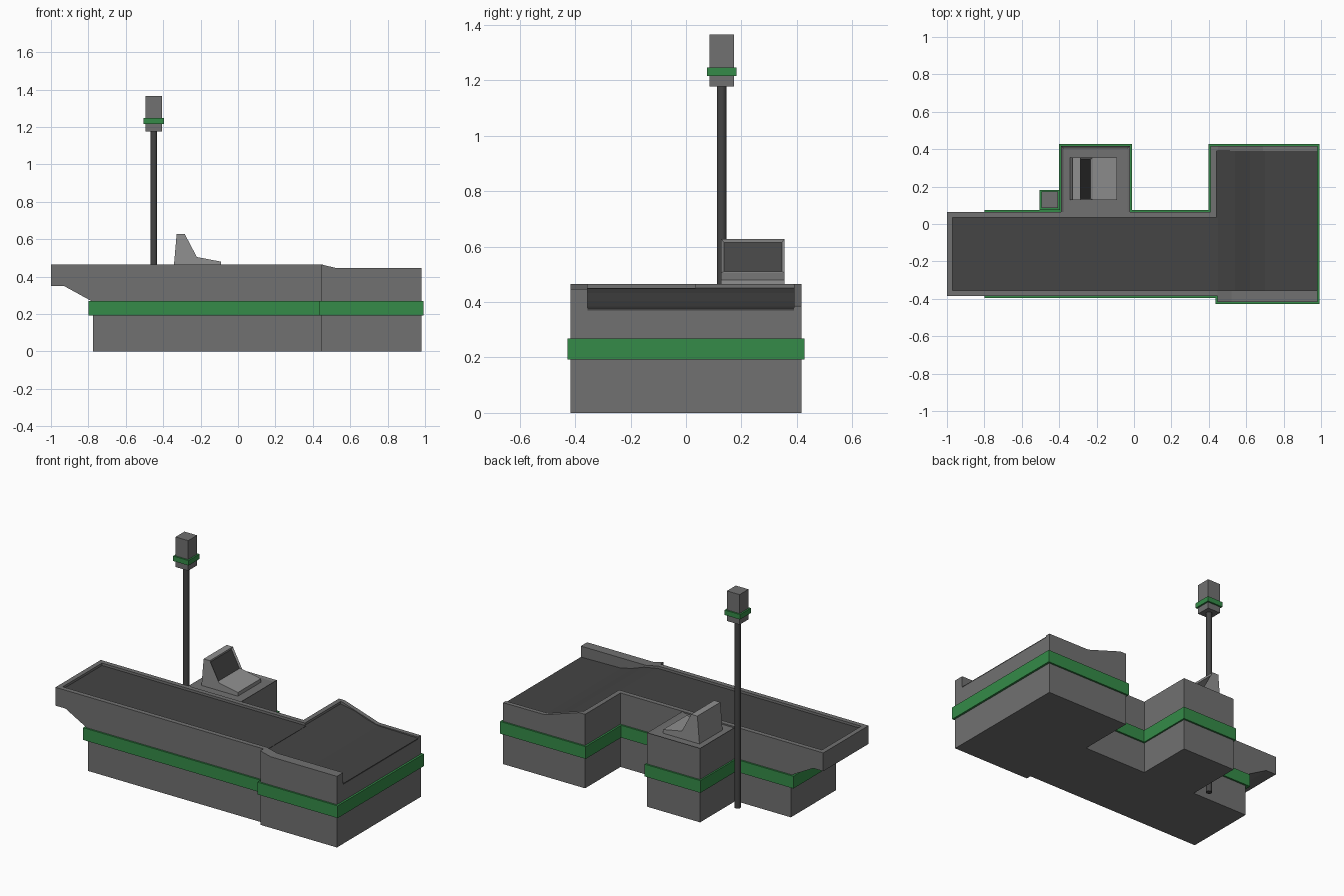
import bpy, bmesh, math
from mathutils import Vector

if "Cube" in bpy.data.objects:
    bpy.data.objects.remove(bpy.data.objects["Cube"])


def material(name, rgb):
    m = bpy.data.materials.new(name)
    m.diffuse_color = (*rgb, 1)
    m.use_nodes = True
    m.node_tree.nodes["Principled BSDF"].inputs["Base Color"].default_value = m.diffuse_color
    return m


GREY = material("body_grey", (0.165, 0.165, 0.165))
DARK = material("belt_dark_grey", (0.058, 0.058, 0.058))
LIGHT = material("terminal_light_grey", (0.28, 0.28, 0.28))
GREEN = material("stripe_green", (0.035, 0.26, 0.065))


def finish(name, bm, *mats):
    bmesh.ops.recalc_face_normals(bm, faces=bm.faces)
    me = bpy.data.meshes.new(name)
    bm.to_mesh(me)
    bm.free()
    ob = bpy.data.objects.new(name, me)
    for m in mats:
        me.materials.append(m)
    bpy.context.collection.objects.link(ob)
    return ob


def profile_bm(pts, y0, y1):
    """Extrude an x-z outline along y."""
    bm = bmesh.new()
    f = bm.faces.new([bm.verts.new((x, y0, z)) for x, z in pts])
    r = bmesh.ops.extrude_face_region(bm, geom=[f])
    bmesh.ops.translate(bm, vec=(0, y1 - y0, 0),
                        verts=[v for v in r["geom"] if isinstance(v, bmesh.types.BMVert)])
    bmesh.ops.recalc_face_normals(bm, faces=bm.faces)
    return bm


def profile(name, pts, y0, y1, mat):
    return finish(name, profile_bm(pts, y0, y1), mat)


def box_pts(x0, x1, z0, z1):
    return [(x0, z0), (x1, z0), (x1, z1), (x0, z1)]


def box(name, x0, x1, y0, y1, z0, z1, mat):
    return profile(name, box_pts(x0, x1, z0, z1), y0, y1, mat)


TOP, BELT = 0.465, 0.45

# Long counter body with the sloped overhang at the left end
profile("counter_body", [(-0.775, 0), (0.447, 0), (0.447, 0.445), (-1, 0.445),
                         (-1, 0.35), (-0.93, 0.35), (-0.775, 0.265)], -0.385, 0.065, GREY)
box("counter_belt", -0.97, 0.45, -0.355, 0.035, 0.44, BELT, DARK)

# Raised rim around the long belt
box("rim_front", -1, 0.447, -0.385, -0.355, 0.445, TOP, GREY)
box("rim_back", -1, 0.44, 0.035, 0.065, 0.445, TOP, GREY)
box("rim_left", -1, -0.97, -0.355, 0.035, 0.445, TOP, GREY)

# Wide packing end, its surface dipping towards the right
dip = [(0.44, BELT), (0.54, 0.432), (0.62, 0.403), (0.70, 0.383), (0.98, 0.378)]
profile("packing_body", [(0.445, 0), (0.98, 0)] + [(x, z - 0.008) for x, z in reversed(dip)],
        -0.38, 0.40, GREY)
profile("packing_surface", dip + [(x, z - 0.008) for x, z in reversed(dip)],
        -0.355, 0.39, DARK)
profile("packing_front_wall", [(0.447, 0), (0.98, 0), (0.98, 0.447), (0.52, 0.447), (0.447, TOP)],
        -0.417, -0.355, GREY)
profile("packing_back_wall", [(0.41, 0), (0.98, 0), (0.98, 0.386), (0.69, 0.388), (0.45, TOP),
                              (0.41, TOP)], 0.39, 0.417, GREY)
box("packing_left_wall", 0.41, 0.44, 0.05, 0.395, 0, TOP, GREY)
box("packing_inner_floor", 0.43, 0.46, 0.03, 0.395, 0, 0.44, GREY)
box("rim_corner", 0.41, 0.44, 0.035, 0.065, 0.445, TOP, GREY)

# Cashier desk at the back with a shallow recessed top
bm = profile_bm(box_pts(-0.39, -0.022, 0, TOP), 0.05, 0.417)
bm.normal_update()
top = [f for f in bm.faces if f.normal.z > 0.9]
bmesh.ops.inset_region(bm, faces=top, thickness=0.017)
bmesh.ops.translate(bm, vec=(0, 0, -0.008), verts=top[0].verts)
finish("cashier_desk", bm, GREY)

# Green bumper stripes around every block
for name, x0, x1, y0, y1 in (("counter", -0.80, 0.45, -0.396, 0.076),
                             ("packing_front", 0.435, 0.993, -0.428, 0.05),
                             ("packing_back", 0.398, 0.993, 0.03, 0.428),
                             ("desk", -0.40, -0.012, 0.03, 0.428)):
    box(name + "_stripe", x0, x1, y0, y1, 0.192, 0.269, GREEN)

# Terminal with a recessed screen on its sloped face
bm = profile_bm([(-0.343, 0.455), (-0.09, 0.455), (-0.09, 0.48), (-0.22, 0.505),
                 (-0.285, 0.628), (-0.328, 0.628)], 0.127, 0.356)
bm.normal_update()
screen = [f for f in bm.faces if f.normal.x > 0.6 and f.normal.z > 0.3]
bmesh.ops.inset_region(bm, faces=screen, thickness=0.014)
bmesh.ops.translate(bm, vec=Vector(screen[0].normal) * -0.008, verts=screen[0].verts)
screen[0].material_index = 1
finish("terminal", bm, LIGHT, DARK)

# Lamp post with boxed lamp and green collar
PX, PY = -0.45, 0.129
bpy.ops.mesh.primitive_cylinder_add(vertices=16, radius=0.018, depth=1.19, location=(PX, PY, 0.595))
post = bpy.context.object
post.name = "lamp_post"
post.data.materials.append(DARK)
bpy.ops.object.shade_smooth_by_angle(angle=math.radians(35))
for name, r, z0, z1, mat in (("lamp_box", 0.044, 1.177, 1.366, GREY),
                             ("lamp_collar", 0.054, 1.216, 1.247, GREEN)):
    box(name, PX - r, PX + r, PY - r, PY + r, z0, z1, mat)
